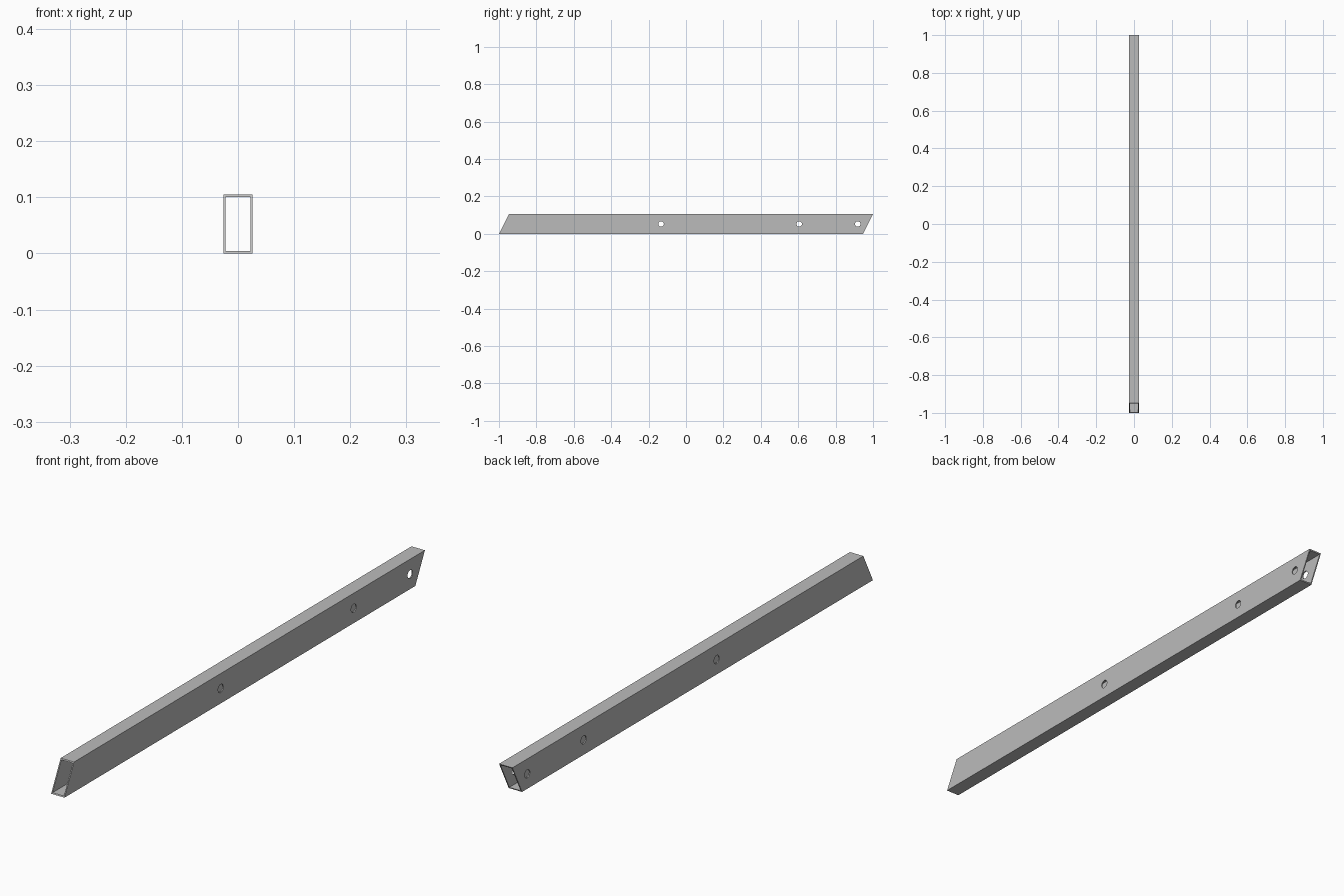
import bpy
import bmesh
from math import radians
from mathutils import Matrix

cube = bpy.data.objects.get("Cube")
if cube:
    bpy.data.objects.remove(cube, do_unlink=True)

WIDTH, HEIGHT, WALL = 0.052, 0.105, 0.004
SLANT = 0.053            # how far the mitred ends lean over the height
HOLE_RADIUS = 0.0145
HOLES_Y = (-0.133, 0.605, 0.918)

steel = bpy.data.materials.new("grey_steel")
steel.use_nodes = True
grey = (0.5, 0.5, 0.5, 1)
steel.diffuse_color = grey
steel.node_tree.nodes["Principled BSDF"].inputs["Base Color"].default_value = grey


def add_object(name, bm):
    bmesh.ops.recalc_face_normals(bm, faces=bm.faces)
    mesh = bpy.data.meshes.new(name)
    bm.to_mesh(mesh)
    bm.free()
    mesh.materials.append(steel)
    obj = bpy.data.objects.new(name, mesh)
    bpy.context.collection.objects.link(obj)
    return obj


def rectangle(bm, inset, end):
    """Rectangular section ring lying in the slanted plane of one end."""
    x = WIDTH / 2 - inset
    low, high = inset, HEIGHT - inset
    start = -1 if end < 0 else 1 - SLANT
    return [bm.verts.new((px, start + SLANT * pz / HEIGHT, pz))
            for px, pz in ((-x, low), (x, low), (x, high), (-x, high))]


# Hollow rectangular tube with parallel mitred ends
bm = bmesh.new()
outer = [rectangle(bm, 0, end) for end in (-1, 1)]
inner = [rectangle(bm, WALL, end) for end in (-1, 1)]
for a, b in (outer, inner, (outer[0], inner[0]), (outer[1], inner[1])):
    for i in range(4):
        j = (i + 1) % 4
        bm.faces.new((a[i], a[j], b[j], b[i]))
tube = add_object("box_tube", bm)

# Bolt holes drilled through both side walls
bm = bmesh.new()
for y in HOLES_Y:
    place = Matrix.Translation((0, y, HEIGHT / 2)) @ Matrix.Rotation(radians(90), 4, "Y")
    bmesh.ops.create_cone(bm, cap_ends=True, segments=32, radius1=HOLE_RADIUS,
                          radius2=HOLE_RADIUS, depth=WIDTH * 2, matrix=place)
drill = add_object("hole_cutter", bm)
drill.hide_render = True
drill.hide_set(True)

cut = tube.modifiers.new("bolt_holes", "BOOLEAN")
cut.operation = "DIFFERENCE"
cut.solver = "EXACT"
cut.object = drill

# Smooth hole walls, crisp tube edges
bpy.ops.object.select_all(action="DESELECT")
bpy.context.view_layer.objects.active = tube
tube.select_set(True)
bpy.ops.object.modifier_apply(modifier=cut.name)
bpy.data.objects.remove(drill, do_unlink=True)
bpy.ops.object.shade_smooth_by_angle(angle=radians(30))
